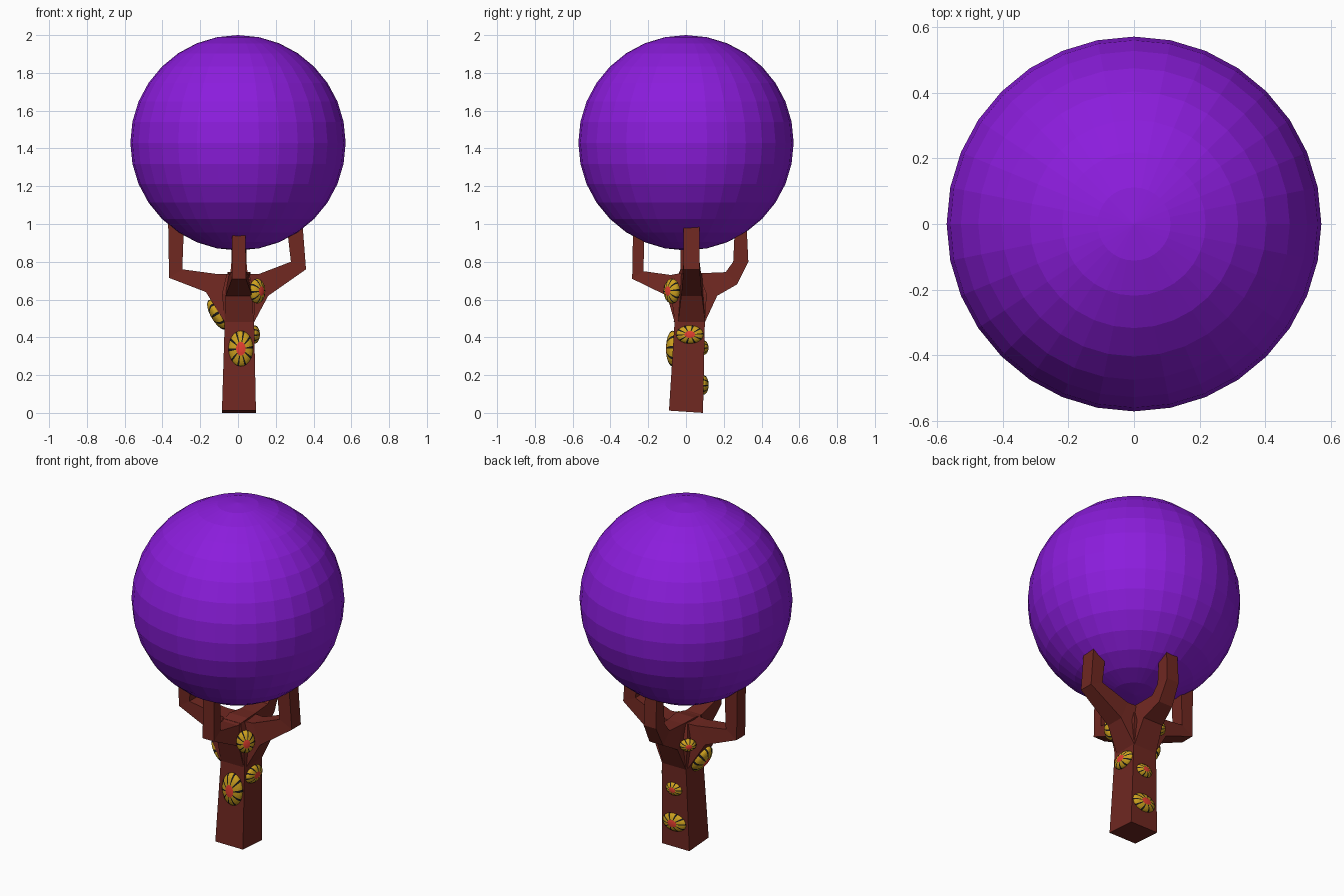
import bpy, bmesh, math
from mathutils import Vector, Matrix

if "Cube" in bpy.data.objects:
    bpy.data.objects.remove(bpy.data.objects["Cube"])


def material(name, rgb):
    m = bpy.data.materials.new(name)
    m.diffuse_color = (*rgb, 1)
    m.use_nodes = True
    m.node_tree.nodes["Principled BSDF"].inputs["Base Color"].default_value = m.diffuse_color
    return m


PURPLE = material("purple", (0.26, 0.012, 0.72))
BARK = material("bark", (0.16, 0.021, 0.015))
YELLOW = material("yellow", (0.62, 0.36, 0.013))
BLACK = material("black", (0.01, 0.01, 0.01))
RED = material("red", (0.8, 0.05, 0.03))


def finish(bm, name, mats):
    bmesh.ops.recalc_face_normals(bm, faces=bm.faces)
    me = bpy.data.meshes.new(name)
    bm.to_mesh(me)
    bm.free()
    for m in mats:
        me.materials.append(m)
    ob = bpy.data.objects.new(name, me)
    bpy.context.collection.objects.link(ob)
    return ob


def loft(name, rings):
    """Join four-sided rings into a closed flat-faced tube."""
    bm = bmesh.new()
    vs = [[bm.verts.new(p) for p in r] for r in rings]
    for a, b in zip(vs, vs[1:]):
        for i in range(4):
            j = (i + 1) % 4
            bm.faces.new((a[i], a[j], b[j], b[i]))
    bm.faces.new(vs[0])
    bm.faces.new(vs[-1])
    return finish(bm, name, [BARK])


def rect(x0, x1, y0, y1, zf, zb):
    return [(x0, y0, zf), (x1, y0, zf), (x1, y1, zb), (x0, y1, zb)]


# Foliage ball
bm = bmesh.new()
bmesh.ops.create_uvsphere(bm, u_segments=32, v_segments=16, radius=0.57,
                          matrix=Matrix.Translation((0, 0, 1.43)))
finish(bm, "foliage_ball", [PURPLE])

# Square trunk, flaring slightly into the crown
loft("trunk", [rect(-0.085, 0.095, -0.09, 0.09, 0.012, 0.0),
               rect(-0.07, 0.085, -0.06, 0.10, 0.49, 0.49),
               rect(-0.085, 0.09, -0.08, 0.11, 0.63, 0.63),
               rect(-0.06, 0.06, -0.06, 0.07, 0.735, 0.735)])


def branch(name, direction, shift, profile):
    """profile rows: outer (d, z), inner (d, z), outer and inner half width."""
    d = Vector((*direction, 0))
    side = Vector((-d.y, d.x, 0))
    off = Vector((*shift, 0))
    rings = []
    for od, oz, idd, iz, ow, iw in profile:
        o = d * od + off + Vector((0, 0, oz))
        n = d * idd + off + Vector((0, 0, iz))
        rings.append([o - side * ow, o + side * ow, n + side * iw, n - side * iw])
    loft(name, rings)


# Four bent branches holding the ball
branch("left_branch", (-1, 0), (0, 0.01), [
    (0.07, 0.48, 0.00, 0.735, 0.075, 0.06), (0.17, 0.64, 0.11, 0.735, 0.055, 0.05),
    (0.365, 0.715, 0.295, 0.76, 0.04, 0.04), (0.37, 1.02, 0.285, 1.02, 0.04, 0.04)])
branch("right_branch", (1, 0), (0, 0.03), [
    (0.085, 0.48, 0.00, 0.735, 0.072, 0.06), (0.16, 0.62, 0.11, 0.735, 0.055, 0.05),
    (0.36, 0.76, 0.28, 0.80, 0.042, 0.042), (0.34, 1.02, 0.255, 1.02, 0.042, 0.042)])
branch("front_branch", (0, -1), (0.005, 0), [
    (0.06, 0.48, 0.00, 0.745, 0.075, 0.06), (0.10, 0.62, 0.08, 0.73, 0.07, 0.05),
    (0.285, 0.71, 0.225, 0.75, 0.037, 0.037), (0.28, 0.99, 0.22, 0.99, 0.035, 0.035)])
branch("back_branch", (0, 1), (0.005, 0), [
    (0.10, 0.48, 0.00, 0.745, 0.075, 0.06), (0.165, 0.62, 0.09, 0.74, 0.065, 0.05),
    (0.27, 0.68, 0.21, 0.745, 0.045, 0.045),
    (0.33, 0.80, 0.25, 0.80, 0.04, 0.04), (0.32, 1.01, 0.26, 1.01, 0.037, 0.037)])


def fungus(name, pos, normal, half_w, half_h, depth=0.03):
    bm = bmesh.new()
    bmesh.ops.create_uvsphere(bm, u_segments=40, v_segments=16, radius=1)
    for f in bm.faces:
        c = f.calc_center_median()
        tilt = math.atan2(math.hypot(c.x, c.y), abs(c.z))
        seg = int((math.atan2(c.y, c.x) % math.tau) / math.tau * 40)
        if tilt < math.radians(22):
            f.material_index = 2
        elif seg % 4 == 0:
            f.material_index = 1
    n = Vector(normal).normalized()
    right = Vector((0, 0, 1)).cross(n).normalized()
    up = n.cross(right)
    rot = Matrix((right, up, n)).transposed().to_4x4()
    bm.transform(Matrix.Translation(pos) @ rot @ Matrix.Diagonal((half_w, half_h, depth, 1)))
    finish(bm, name, [YELLOW, BLACK, RED])


# Striped fungi on the bark
fungus("front_fungus", (0.015, -0.07, 0.34), (0, -1, 0), 0.065, 0.095, 0.036)
fungus("right_fungus", (0.088, 0.02, 0.415), (1, 0, 0), 0.072, 0.048, 0.028)
fungus("left_fungus", (-0.108, 0.005, 0.52), (-0.85, 0, -0.5), 0.06, 0.09, 0.036)
fungus("front_corner_fungus", (0.102, -0.075, 0.645), (0.72, -0.69, 0), 0.05, 0.066, 0.034)
fungus("back_corner_fungus", (-0.09, 0.11, 0.635), (-0.7, 0.7, 0), 0.045, 0.035, 0.03)
fungus("back_upper_fungus", (0.01, 0.094, 0.345), (0, 1, 0), 0.052, 0.038, 0.025)
fungus("back_lower_fungus", (0.01, 0.092, 0.148), (0, 1, 0), 0.075, 0.052, 0.028)
